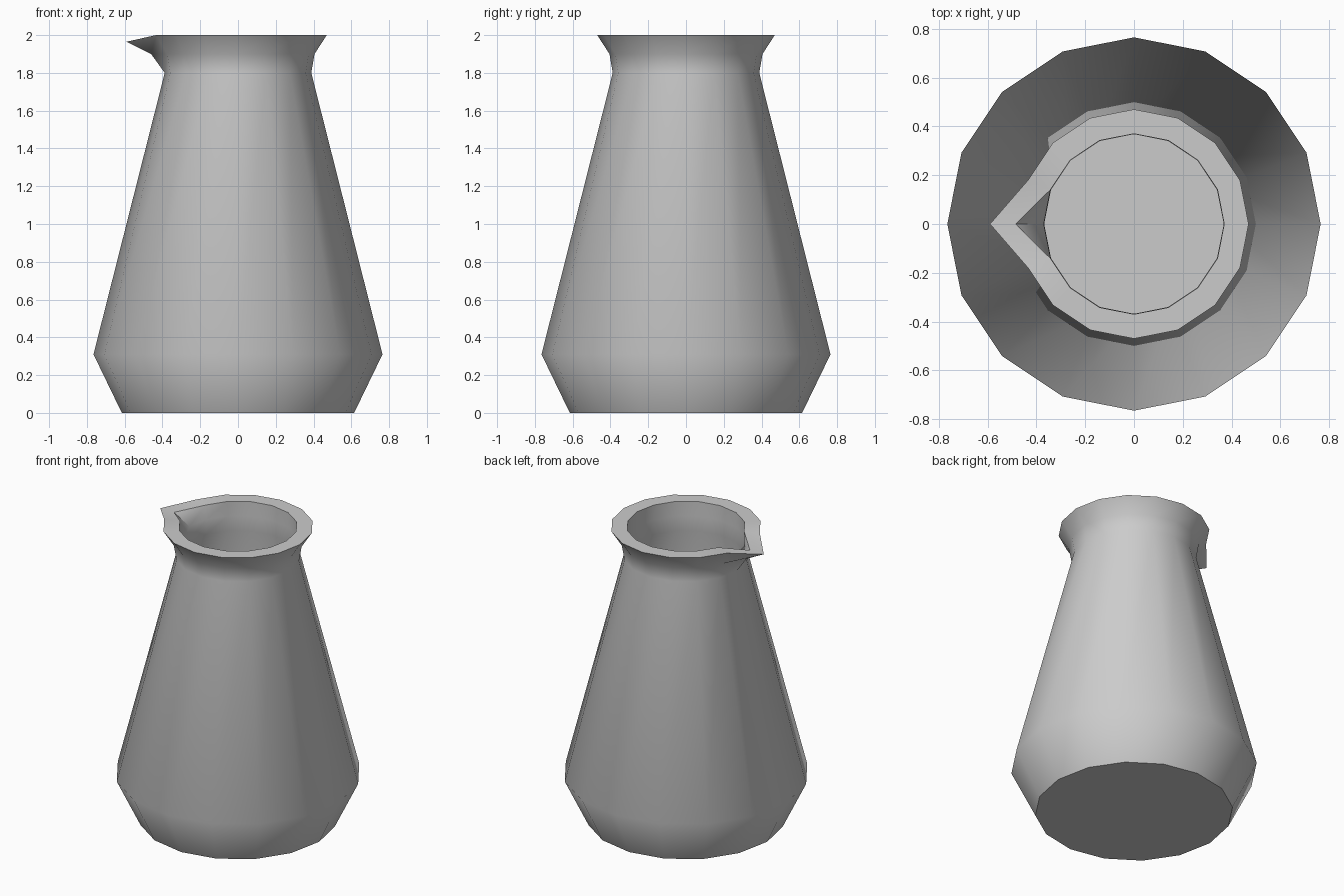
import bpy, bmesh, math

if "Cube" in bpy.data.objects:
    bpy.data.objects.remove(bpy.data.objects["Cube"])

SIDES = 16
SPOUT = 8  # index of the vertex column pointing to -x

# Closed wall profile, outside base -> rim -> inside floor: (radius, z)
profile = [(0.615, 0), (0.765, 0.31), (0.388, 1.8), (0.405, 1.9), (0.47, 2.0),
           (0.37, 2.0), (0.37, 1.9), (0.368, 1.8), (0.74, 0.31), (0.60, 0.03)]

bm = bmesh.new()
rings = []
for r, z in profile:
    rings.append([bm.verts.new((r * math.cos(math.tau * i / SIDES),
                                r * math.sin(math.tau * i / SIDES), z))
                  for i in range(SIDES)])

# Walls and rim
for a, b in zip(rings, rings[1:]):
    for i in range(SIDES):
        j = (i + 1) % SIDES
        bm.faces.new((a[i], a[j], b[j], b[i]))

# Base and inside floor
bm.faces.new(rings[0][::-1])
bm.faces.new(rings[-1])

# Pouring spout: pull one column outwards
rings[3][SPOUT].co.x = -0.46
rings[4][SPOUT].co = (-0.59, 0, 1.965)
rings[5][SPOUT].co = (-0.485, 0, 1.965)

bmesh.ops.recalc_face_normals(bm, faces=bm.faces)
mesh = bpy.data.meshes.new("carafe")
bm.to_mesh(mesh)
bm.free()
carafe = bpy.data.objects.new("carafe", mesh)
bpy.context.collection.objects.link(carafe)

bpy.context.view_layer.objects.active = carafe
carafe.select_set(True)
bpy.ops.object.shade_smooth_by_angle(angle=math.radians(45))
